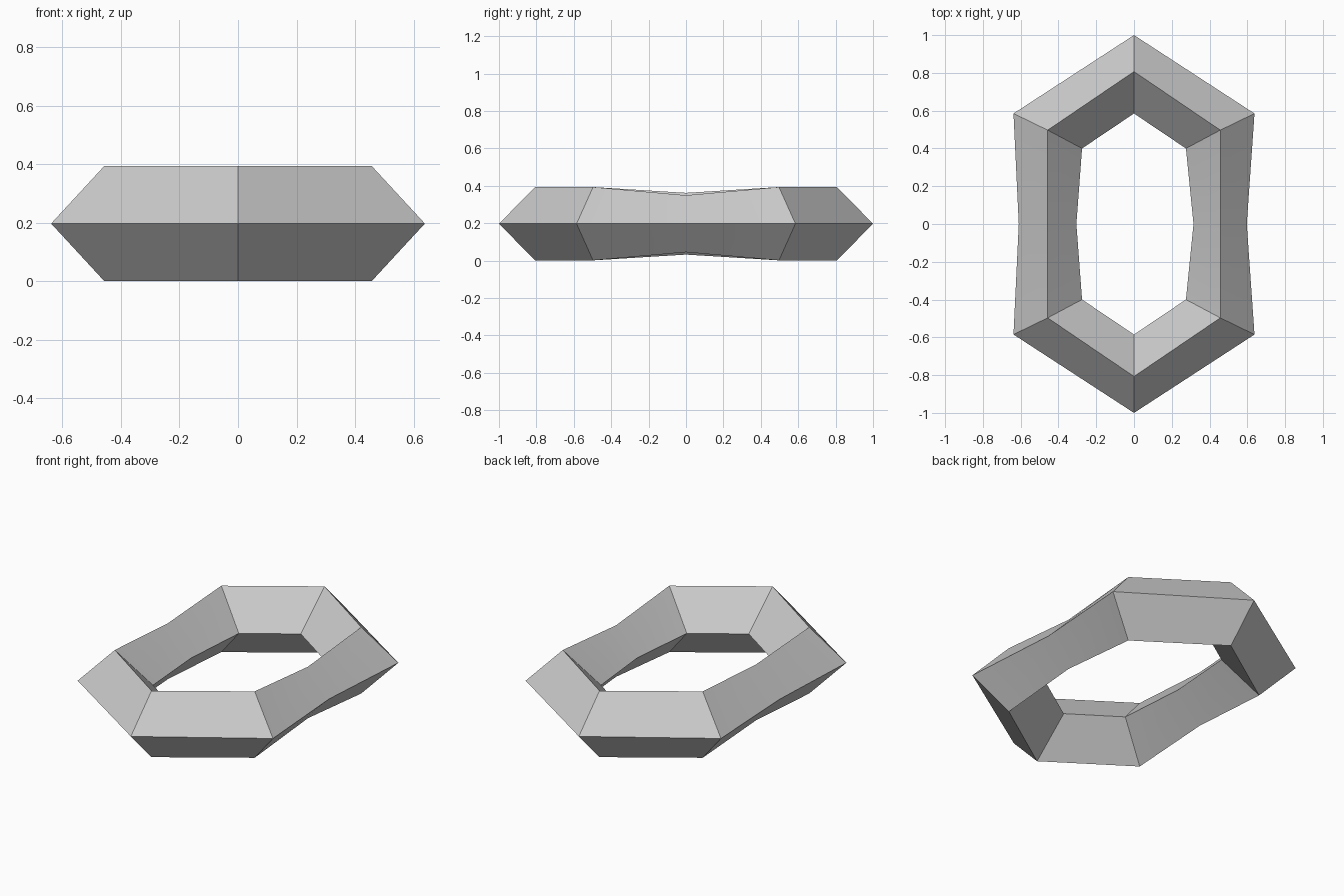
import bpy, bmesh, math

if "Cube" in bpy.data.objects:
    bpy.data.objects.remove(bpy.data.objects["Cube"], do_unlink=True)

grey = bpy.data.materials.new("plain grey")
grey.use_nodes = True
colour = (0.6, 0.6, 0.6, 1)
grey.diffuse_color = colour
grey.node_tree.nodes["Principled BSDF"].inputs["Base Color"].default_value = colour

MID = 0.197
HALF = 0.196

# Stations round the link: outer point, ridge point, inner point, half height
end = ((0, 1.0), (0, 0.807), (0, 0.585), HALF)
corner = ((0.638, 0.585), (0.457, 0.497), (0.275, 0.4), HALF)
left_waist = ((0.597, 0), (0.457, 0), (0.315, 0), 0.152)
right_waist = ((-0.61, 0), (-0.457, 0), (-0.305, 0), 0.165)


def mirrored(station, sx, sy):
    *points, half = station
    return [(x * sx, y * sy) for x, y in points] + [half]


stations = [end, mirrored(corner, -1, 1), right_waist, mirrored(corner, -1, -1),
            mirrored(end, 1, -1), mirrored(corner, 1, -1), left_waist, corner]

# Diamond section at each station, bridged into a closed ring
bm = bmesh.new()
rings = []
for outer, ridge, inner, half in stations:
    section = [(*outer, MID), (*ridge, MID + half), (*inner, MID), (*ridge, MID - half)]
    rings.append([bm.verts.new(co) for co in section])
for i, ring in enumerate(rings):
    following = rings[(i + 1) % len(rings)]
    for j in range(4):
        k = (j + 1) % 4
        bm.faces.new((ring[j], following[j], following[k], ring[k]))
bmesh.ops.recalc_face_normals(bm, faces=bm.faces)

mesh = bpy.data.meshes.new("chain_link")
bm.to_mesh(mesh)
bm.free()
mesh.materials.append(grey)
link = bpy.data.objects.new("chain_link", mesh)
bpy.context.collection.objects.link(link)

# Soft waist, crisp corners
bpy.ops.object.select_all(action="DESELECT")
link.select_set(True)
bpy.context.view_layer.objects.active = link
bpy.ops.object.shade_smooth_by_angle(angle=math.radians(30))
